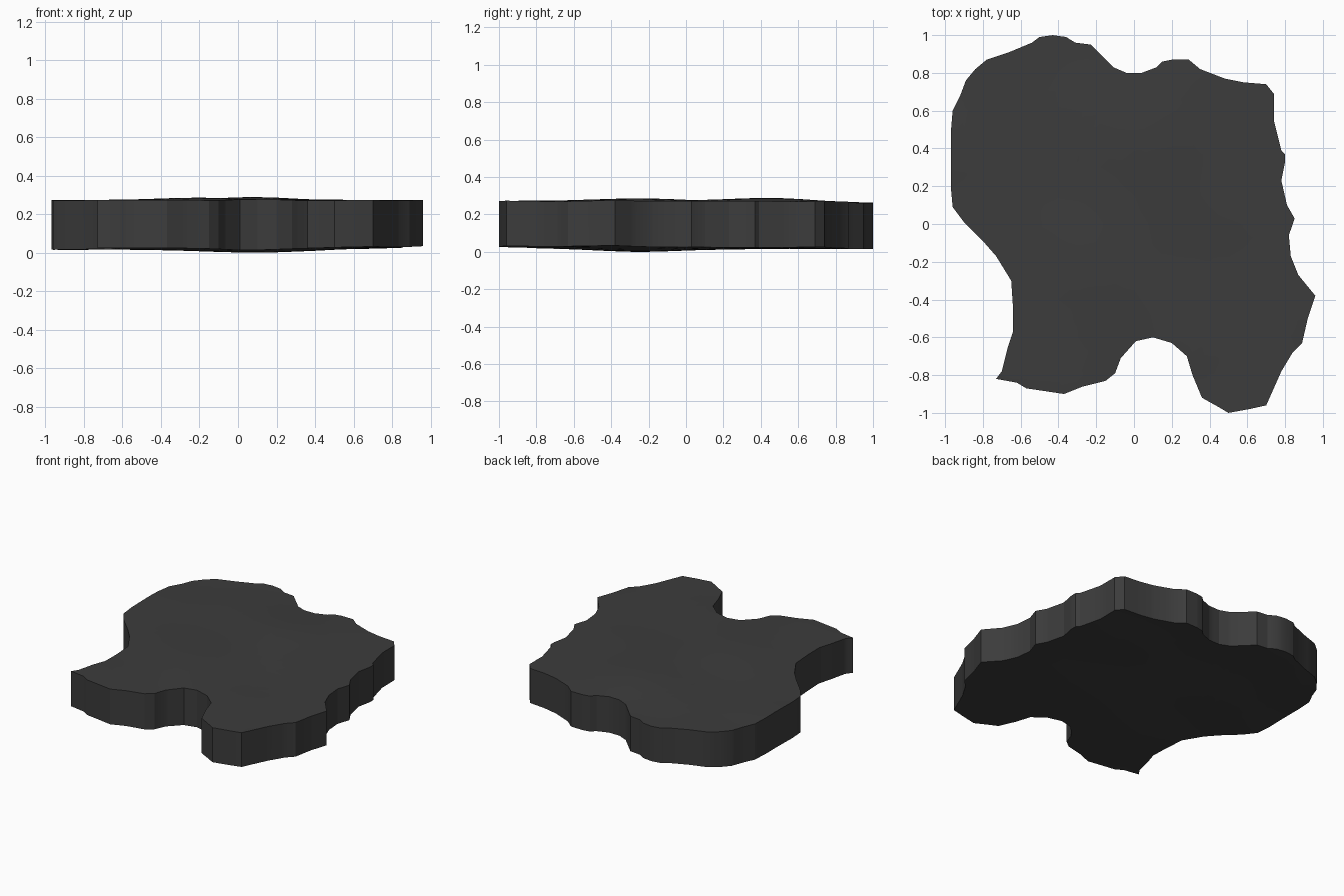
import bpy
import bmesh
from math import exp, sin

# Remove the default object
default_cube = bpy.data.objects.get("Cube")
if default_cube:
    bpy.data.objects.remove(default_cube, do_unlink=True)

# Ragged outline of the slab, clockwise from the back, in hundredths of a unit
OUTLINE = [
    (-43, 100), (-36, 99), (-31, 96), (-23, 95), (-11, 83), (-4, 80), (4, 80),
    (12, 83), (15, 86), (20, 87), (29, 87), (35, 82), (48, 77), (58, 75),
    (70, 74), (74, 69), (74, 55), (78, 39), (80, 37), (80, 33), (78, 23),
    (81, 10), (85, 3), (82, -6), (83, -17), (87, -27), (96, -38), (92, -50),
    (89, -63), (84, -68), (78, -78), (70, -96), (61, -98), (50, -100),
    (45, -97), (36, -92), (31, -80), (28, -70), (20, -63), (10, -60),
    (1, -62), (-7, -71), (-10, -79), (-15, -83), (-27, -86), (-37, -90),
    (-57, -87), (-62, -84), (-73, -82), (-70, -78), (-67, -66), (-64, -57),
    (-64, -45), (-65, -30), (-73, -17), (-80, -9), (-90, 1), (-96, 9),
    (-97, 20), (-97, 48), (-96, 60), (-92, 68), (-89, 76), (-84, 82),
    (-78, 87), (-66, 91), (-54, 96), (-50, 99),
]


def mound(x, y, centre_x, centre_y, radius):
    """Soft round swelling with a peak value of one."""
    distance_squared = (x - centre_x) ** 2 + (y - centre_y) ** 2
    return exp(-distance_squared / radius ** 2)


def ripple(x, y):
    """Small uneven waves, mostly running across the slab."""
    return 0.003 * sin(9 * y + 2 * x) * sin(4 * x - y)


def top_height(x, y):
    swelling = mound(x, y, 0.1, 0.45, 0.3) + 0.8 * mound(x, y, -0.2, -0.3, 0.3)
    slope = -0.014 * max(y - 0.4, 0)
    return 0.275 + slope + 0.017 * swelling + ripple(x, y)


def bottom_height(x, y):
    edge_rise = 0.012 * max(x, 0) ** 2 + 0.008 * max(-y, 0)
    return 0.02 + edge_rise - 0.018 * mound(x, y, 0.05, -0.3, 0.4) + ripple(x, y)


def smooth_object(obj):
    bpy.ops.object.select_all(action="DESELECT")
    obj.select_set(True)
    bpy.context.view_layer.objects.active = obj
    bpy.ops.object.shade_smooth_by_angle(angle=0.4)


# Flat sheet, cut into a grid so the faces can undulate
bm = bmesh.new()
sheet = bm.faces.new([bm.verts.new((x / 100, y / 100, 0)) for x, y in OUTLINE])
bmesh.ops.triangulate(bm, faces=[sheet])
for step in range(-9, 10):
    for axis in ("x", "y"):
        offset = step / 10 + 0.003
        point = (offset, 0, 0) if axis == "x" else (0, offset, 0)
        normal = (1, 0, 0) if axis == "x" else (0, 1, 0)
        bmesh.ops.bisect_plane(
            bm, geom=bm.verts[:] + bm.edges[:] + bm.faces[:],
            plane_co=point, plane_no=normal, dist=0.0001)

# Thicken the sheet and shape its upper and lower relief
extruded = bmesh.ops.extrude_face_region(
    bm, geom=bm.faces[:], use_keep_orig=True)
upper = {item for item in extruded["geom"] if isinstance(item, bmesh.types.BMVert)}
for vert in bm.verts:
    height = top_height if vert in upper else bottom_height
    vert.co.z = height(vert.co.x, vert.co.y)
bmesh.ops.recalc_face_normals(bm, faces=bm.faces[:])
lowest = min(vert.co.z for vert in bm.verts)
for vert in bm.verts:
    vert.co.z -= lowest

mesh = bpy.data.meshes.new("stone_slab")
bm.to_mesh(mesh)
bm.free()
slab = bpy.data.objects.new("stone_slab", mesh)
bpy.context.collection.objects.link(slab)

# Single dark stone colour
stone = bpy.data.materials.new("dark_stone")
stone.use_nodes = True
colour = (0.045, 0.045, 0.045, 1)
stone.diffuse_color = colour
stone.node_tree.nodes["Principled BSDF"].inputs["Base Color"].default_value = colour
mesh.materials.append(stone)
smooth_object(slab)
